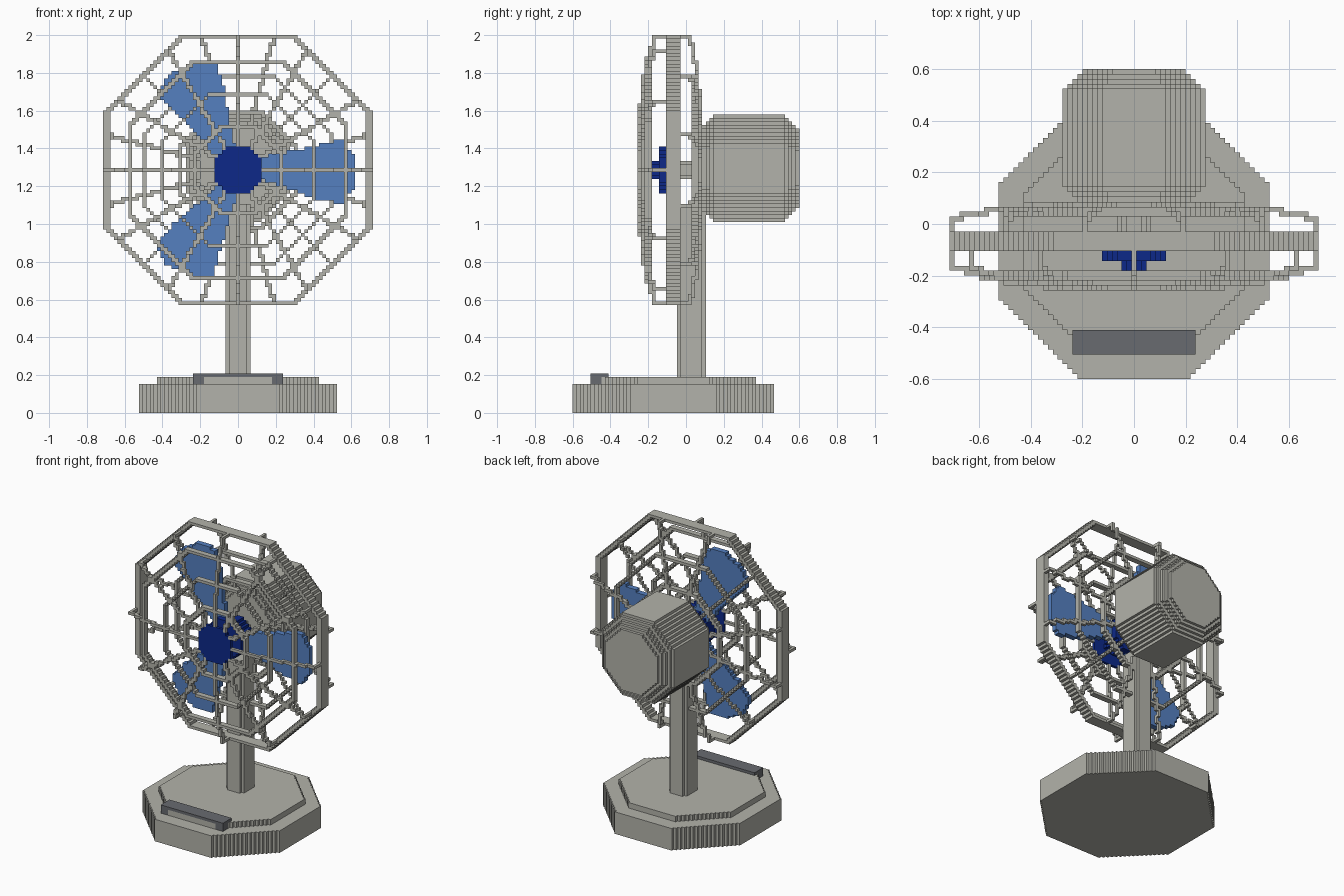
import bpy, bmesh, math

if "Cube" in bpy.data.objects:
    bpy.data.objects.remove(bpy.data.objects["Cube"])

V = 2 / 105          # cell size of the blocky grid
CZ = 67              # cell row of the fan axis


def material(name, rgb):
    m = bpy.data.materials.new(name)
    m.diffuse_color = (*rgb, 1)
    m.use_nodes = True
    m.node_tree.nodes["Principled BSDF"].inputs["Base Color"].default_value = m.diffuse_color
    return m


GREY = material("warm_grey", (0.45, 0.45, 0.405))
BLUE = material("blade_blue", (0.09, 0.215, 0.53))
NAVY = material("hub_navy", (0.004, 0.022, 0.25))
DARK = material("switch_grey", (0.14, 0.147, 0.16))

DIRS = [(1, 0, 0), (-1, 0, 0), (0, 1, 0), (0, -1, 0), (0, 0, 1), (0, 0, -1)]


def build(name, cells, mat):
    """Skin a set of grid cells with their outer faces and merge flat areas."""
    bm = bmesh.new()
    verts = {}

    def vert(p):
        if p not in verts:
            verts[p] = bm.verts.new(((p[0] - .5) * V, (p[1] - .5) * V, p[2] * V))
        return verts[p]

    for c in cells:
        for d in DIRS:
            if tuple(c[i] + d[i] for i in range(3)) in cells:
                continue
            a = [abs(k) for k in d].index(1)
            s = d[a]
            u, w = (a + 1) % 3, (a + 2) % 3
            quad = []
            for du, dw in ((0, 0), (1, 0), (1, 1), (0, 1)):
                p = list(c)
                p[a] += s > 0
                p[u] += du
                p[w] += dw
                quad.append(vert(tuple(p)))
            bm.faces.new(quad if s > 0 else quad[::-1])
    bmesh.ops.dissolve_limit(bm, angle_limit=0.01, verts=bm.verts[:], edges=bm.edges[:])
    bmesh.ops.triangulate(bm, faces=[f for f in bm.faces if len(f.verts) > 4])
    me = bpy.data.meshes.new(name)
    bm.to_mesh(me)
    bm.free()
    me.materials.append(mat)
    ob = bpy.data.objects.new(name, me)
    bpy.context.collection.objects.link(ob)
    return ob


def octagon(a, b):
    return max(abs(a), abs(b), (abs(a) + abs(b)) * math.sqrt(.5))


def upright(r, cy, z0, z1):
    """Octagonal column standing on the grid."""
    return {(x, y, z) for x in range(-32, 33) for y in range(-40, 40)
            if octagon(x, y - cy) <= r for z in range(z0, z1)}


def disc(r, y0, y1, cz=CZ):
    """Octagonal drum lying along the fan axis."""
    return {(x, y, z) for x in range(-20, 21) for z in range(CZ - 20, CZ + 21)
            if octagon(x, z - cz) <= r for y in range(y0, y1 + 1)}


# Stand
build("base", upright(27.9, -3.5, 0, 8), GREY)
build("base_step", upright(22.9, -3.5, 8, 10), GREY)
build("post", upright(3.9, 1.5, 10, 58), GREY)
build("switch_bar", {(x, y, z) for x in range(-12, 13) for y in range(-26, -21)
                     for z in range(8, 11)}, DARK)

# Motor housing, bevelled at both ends
motor = set()
for y in range(4, 32):
    motor |= disc(14.9 - max(0, 8 - y, y - 27), y, y, CZ + .5)
build("motor_housing", motor, GREY)
build("motor_shaft", disc(2.6, -1, 4), GREY)

# Hub, nose cap and their link
build("hub", disc(6.6, -7, -2), NAVY)
build("nose_cap", disc(6.6, -13, -13), NAVY)
build("nose_link", disc(2.2, -12, -8), NAVY)

# Three blades: outline as (along, across) in cells
OUTLINE = [(4, -2.5), (8, -3), (22, -8.2), (29, -9.5), (32.6, -5),
           (32.6, 3.5), (30, 7.5), (28.5, 8.6), (14, 5), (4, 3.2)]


def in_outline(u, w):
    hit = False
    for (a, b), (c, d) in zip(OUTLINE, OUTLINE[1:] + OUTLINE[:1]):
        if (b > w) != (d > w) and u < a + (w - b) * (c - a) / (d - b):
            hit = not hit
    return hit


for i in range(3):
    ca, sa = math.cos(i * math.tau / 3), math.sin(i * math.tau / 3)
    build(f"blade_{i + 1}",
          {(x, y, z + CZ) for x in range(-36, 37) for z in range(-36, 37)
           if in_outline(x * ca + z * sa, z * ca - x * sa) for y in (-5, -4)}, BLUE)


# Domed guard
def dome(r, back):
    k = math.sqrt(max(0, 1 - (r / 40) ** 2))
    return round(-1.5 + 6 * k) if back else round(-5.4 - 8 * k)


def ring(r, y0, y1):
    """One-cell-wide octagonal hoop."""
    return {(x, y, z + CZ) for x in range(-38, 39) for z in range(-38, 39)
            if r - .5 < octagon(x, z) <= r + .5 for y in range(y0, y1 + 1)}


def spokes(r0, offset, back):
    cells = set()
    for i in range(12):
        a = math.radians(offset + 30 * i)
        last = None
        for step in range(r0 * 4, 170):
            px, pz = step / 4 * math.sin(a), step / 4 * math.cos(a)
            r = octagon(px, pz)
            if r > 37.4:
                break
            y = dome(r, back)
            lo, hi = min(y, last if last is not None else y), max(y, last if last is not None else y)
            x, z = round(px), round(pz) + CZ
            cells |= {(x, k, z) for k in range(lo, hi + 1)}
            last = y
        # stub joining the outer hoop
        cells |= {(x, k, z) for k in range(min(last, -5), max(last, -2) + 1)}
    return cells


rim = {(x, y, z + CZ) for x in range(-37, 38) for z in range(-37, 38)
       if octagon(x, z) <= 37.5
       and max(abs(x) + 1, abs(z), (abs(x) + abs(z)) * math.sqrt(.5) + .4) >= 37
       for y in range(-5, -1)}
build("guard_rim", rim, GREY)

front = spokes(6, 0, False)
for r in (30, 20.5, 11.6):
    y = dome(r, False)
    front |= ring(r, y, y + 1)
build("front_guard", front, GREY)

back = spokes(7, 15, True)
for r in (25.5, 16):
    y = dome(r, True)
    back |= ring(r, y - 1, y)
build("rear_guard", back, GREY)
